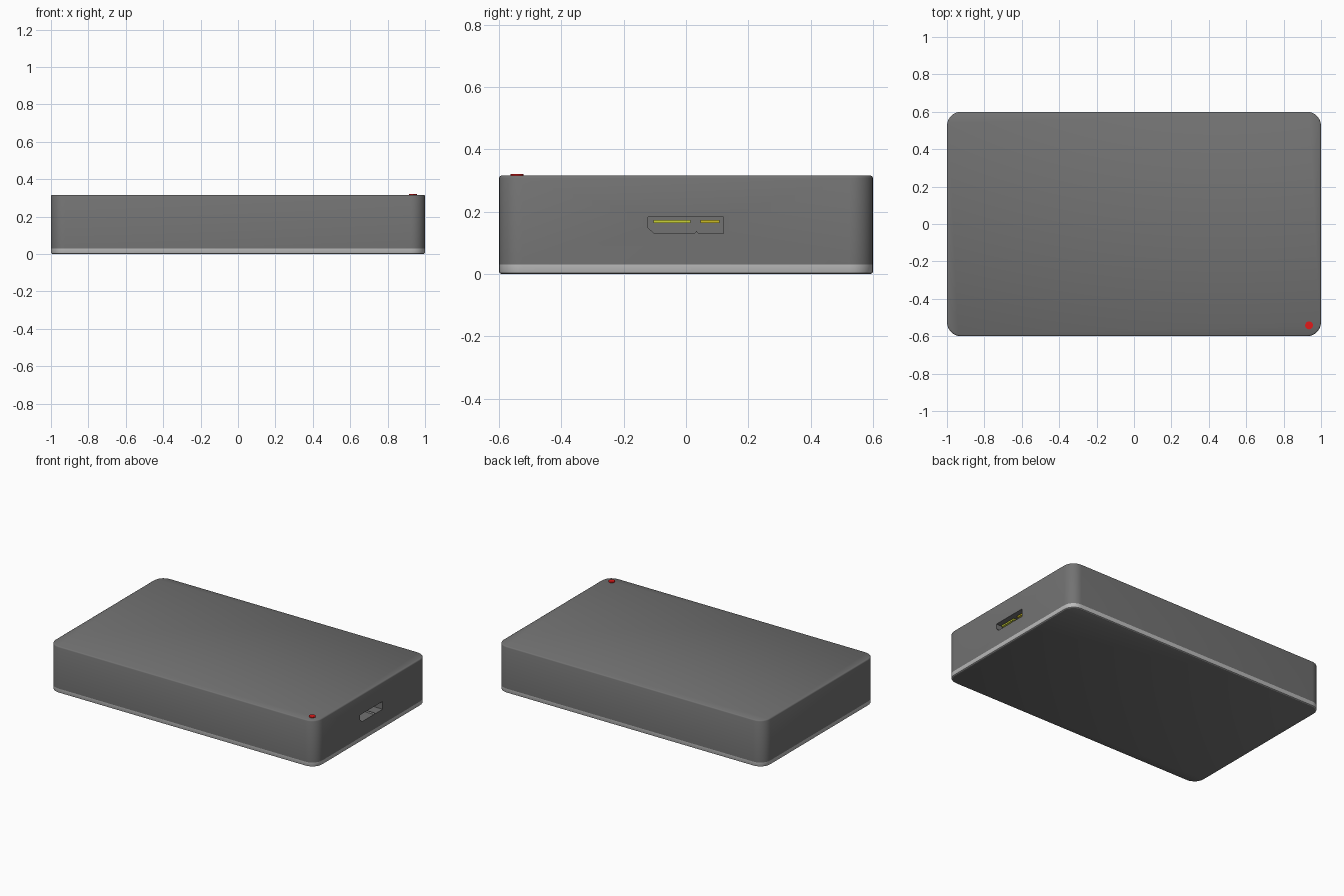
import bpy, bmesh, math

if "Cube" in bpy.data.objects:
    bpy.data.objects.remove(bpy.data.objects["Cube"])


def material(name, rgb):
    m = bpy.data.materials.new(name)
    m.diffuse_color = (*rgb, 1)
    m.use_nodes = True
    m.node_tree.nodes["Principled BSDF"].inputs["Base Color"].default_value = m.diffuse_color
    return m


def finish(name, bm, *mats):
    bmesh.ops.recalc_face_normals(bm, faces=bm.faces[:])
    me = bpy.data.meshes.new(name)
    bm.to_mesh(me)
    bm.free()
    ob = bpy.data.objects.new(name, me)
    bpy.context.collection.objects.link(ob)
    for m in mats:
        me.materials.append(m)
    return ob


def smooth(ob, angle=40):
    bpy.ops.object.select_all(action='DESELECT')
    bpy.context.view_layer.objects.active = ob
    ob.select_set(True)
    bpy.ops.object.shade_smooth_by_angle(angle=math.radians(angle))


def rounded_ring(bm, z, inset, hx=1.0, hy=0.6, r=0.075, seg=7):
    ring = []
    for i, (sx, sy) in enumerate([(1, 1), (-1, 1), (-1, -1), (1, -1)]):
        for k in range(seg + 1):
            a = math.pi / 2 * (i + k / seg)
            ring.append(bm.verts.new((sx * (hx - r) + (r - inset) * math.cos(a),
                                      sy * (hy - r) + (r - inset) * math.sin(a), z)))
    return ring


def loft(sections, cap_top, bottom_index=0):
    """Stack rounded rectangles given as (z, inset), listed bottom to top."""
    bm = bmesh.new()
    rings = [rounded_ring(bm, z, i) for z, i in sections]
    for a, b in zip(rings, rings[1:]):
        n = len(a)
        for k in range(n):
            bm.faces.new((a[k], a[(k + 1) % n], b[(k + 1) % n], b[k]))
    bm.faces.new(rings[0][::-1]).material_index = bottom_index
    if cap_top:
        bm.faces.new(rings[-1])
    return bm


def box(name, x, y, z, mat):
    bm = bmesh.new()
    bmesh.ops.create_cube(bm, size=1)
    for v in bm.verts:
        v.co = [lo + (c + 0.5) * (hi - lo) for c, (lo, hi) in zip(v.co, (x, y, z))]
    return finish(name, bm, mat)


dark = material("dark_grey", (0.17, 0.17, 0.17))
light = material("light_grey", (0.5, 0.5, 0.5))
red = material("red", (0.75, 0.01, 0.01))
lime = material("yellow_green", (0.6, 0.65, 0.04))
gold = material("gold", (0.6, 0.5, 0.02))

# Upper shell with a slightly softened top edge
shell = finish("shell", loft([(0.03, 0), (0.308, 0), (0.313, 0.002), (0.316, 0.007)], True), dark)

# Socket opening: chamfered corner on one side, small ridge in the floor
outline = [(-0.122, 0.183), (0.12, 0.183), (0.12, 0.13), (0.041, 0.13),
           (0.034, 0.138), (0.027, 0.13), (-0.102, 0.13), (-0.122, 0.149)]
bm = bmesh.new()
ends = [[bm.verts.new((x, y, z)) for y, z in outline] for x in (0.88, 1.05)]
for e in ends:
    bm.faces.new(e)
for k in range(len(outline)):
    j = (k + 1) % len(outline)
    bm.faces.new((ends[0][k], ends[0][j], ends[1][j], ends[1][k]))
cutter = finish("socket_cutter", bm, dark)
cutter.hide_render = True

mod = shell.modifiers.new("socket", 'BOOLEAN')
mod.operation = 'DIFFERENCE'
mod.solver = 'EXACT'
mod.object = cutter
bpy.context.view_layer.objects.active = shell
bpy.ops.object.modifier_apply(modifier=mod.name)
bpy.data.objects.remove(cutter)

# Remove the hidden underside of the shell where it meets the base
bm = bmesh.new()
bm.from_mesh(shell.data)
hidden = [f for f in bm.faces if f.calc_center_median().z < 0.031]
bmesh.ops.delete(bm, geom=hidden, context='FACES_ONLY')
bm.to_mesh(shell.data)
bm.free()
smooth(shell)

# Light trim band with a dark underside
base = finish("base_trim", loft([(0, 0.008), (0.003, 0.002), (0.008, 0), (0.03, 0)], False, 1),
              light, dark)
smooth(base)

# Contact tongues inside the socket
box("wide_contact", (0.88, 0.975), (-0.105, 0.014), (0.164, 0.174), lime)
box("narrow_contact", (0.88, 0.975), (0.047, 0.107), (0.164, 0.174), gold)

# Indicator light on the top corner
bpy.ops.mesh.primitive_cylinder_add(vertices=32, radius=0.021, depth=0.01,
                                    location=(0.936, -0.542, 0.316))
lamp = bpy.context.object
lamp.name = "indicator_light"
lamp.data.materials.append(red)
smooth(lamp)
